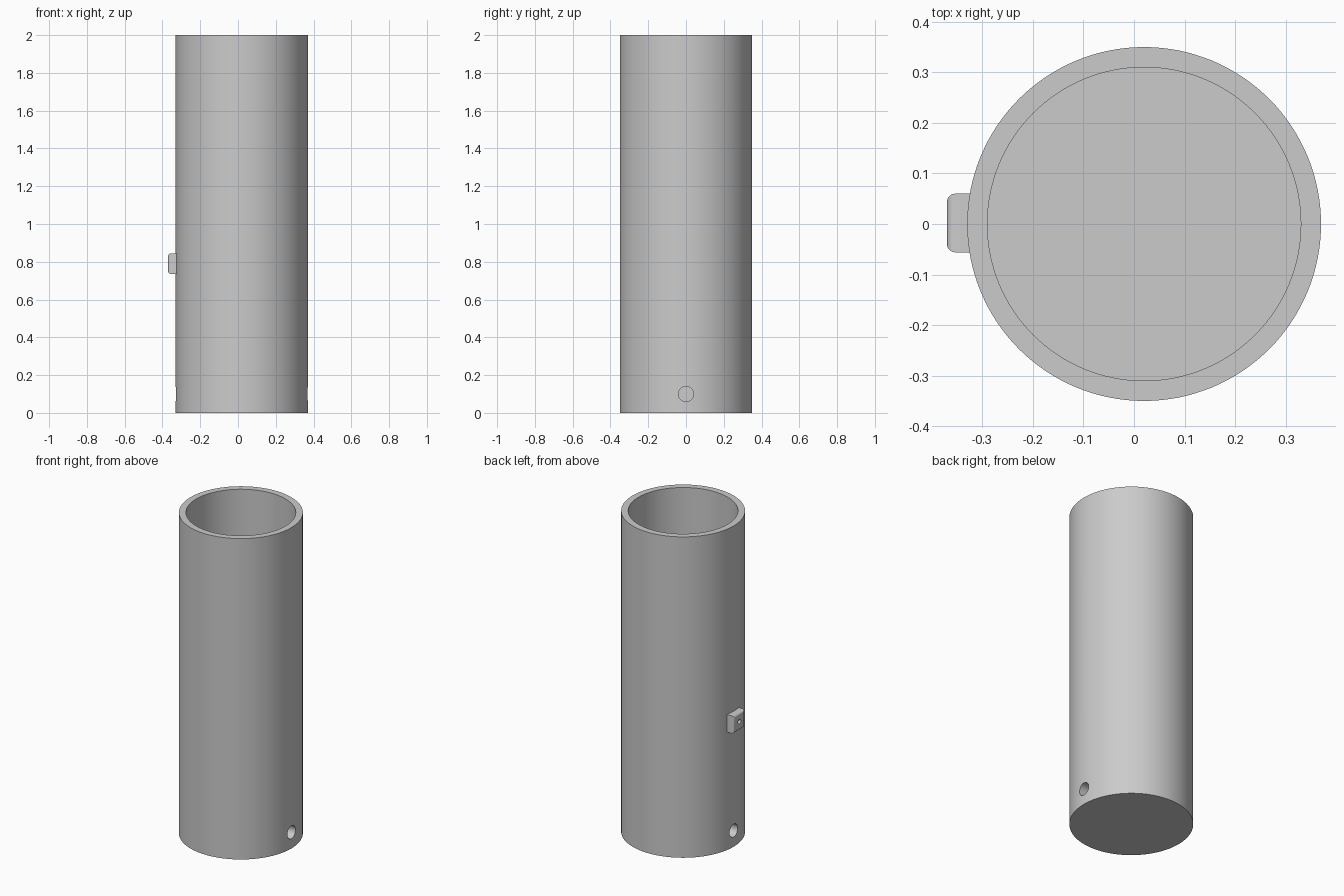
import bpy
import math

cube = bpy.data.objects.get("Cube")
if cube:
    bpy.data.objects.remove(cube, do_unlink=True)

AXIS_X = 0.02          # tube axis position
OUTER_R, INNER_R = 0.35, 0.31
HEIGHT, FLOOR = 2.0, 0.2

grey = bpy.data.materials.new("plain grey")
grey.use_nodes = True
grey.diffuse_color = (0.6, 0.6, 0.6, 1)
grey.node_tree.nodes["Principled BSDF"].inputs["Base Color"].default_value = (0.6, 0.6, 0.6, 1)


def cylinder(name, radius, length, centre, along_x=False, sides=128):
    turn = (0, math.pi / 2, 0) if along_x else (0, 0, 0)
    bpy.ops.mesh.primitive_cylinder_add(vertices=sides, radius=radius, depth=length,
                                        location=centre, rotation=turn)
    obj = bpy.context.object
    obj.name = name
    obj.data.materials.append(grey)
    return obj


def apply(obj, mod):
    bpy.ops.object.select_all(action='DESELECT')
    obj.select_set(True)
    bpy.context.view_layer.objects.active = obj
    bpy.ops.object.modifier_apply(modifier=mod.name)


def cut(obj, cutter):
    cutter.hide_render = True
    mod = obj.modifiers.new("cut", 'BOOLEAN')
    mod.operation = 'DIFFERENCE'
    mod.solver = 'EXACT'
    mod.object = cutter
    apply(obj, mod)
    bpy.data.objects.remove(cutter, do_unlink=True)


def smooth(obj):
    bpy.ops.object.select_all(action='DESELECT')
    obj.select_set(True)
    bpy.context.view_layer.objects.active = obj
    bpy.ops.object.shade_smooth_by_angle(angle=math.radians(30))


# Tube, open at the top with a solid base
tube = cylinder("tube", OUTER_R, HEIGHT, (AXIS_X, 0, HEIGHT / 2))
cavity_top = HEIGHT + 0.1
cut(tube, cylinder("cavity", INNER_R, cavity_top - FLOOR, (AXIS_X, 0, (cavity_top + FLOOR) / 2)))

# Pin holes on both sides of the base
for side in (-1, 1):
    cut(tube, cylinder("pin_hole", 0.04, 0.2, (AXIS_X + side * OUTER_R, 0, 0.1), True, 48))
smooth(tube)

# Small block on the side wall, with its outward edges rounded
bpy.ops.mesh.primitive_cube_add(size=1, location=(-0.34, 0.002, 0.79))
block = bpy.context.object
block.name = "side_block"
block.data.materials.append(grey)
block.scale = (0.06, 0.116, 0.11)
bpy.ops.object.transform_apply(location=False, rotation=False, scale=True)

weights = block.data.attributes.new("bevel_weight_edge", 'FLOAT', 'EDGE')
for edge in block.data.edges:
    if all(block.data.vertices[v].co.x < 0 for v in edge.vertices):
        weights.data[edge.index].value = 1
bevel = block.modifiers.new("rounding", 'BEVEL')
bevel.limit_method = 'WEIGHT'
bevel.width = 0.016
bevel.segments = 5
apply(block, bevel)

# Small hole in the outward face of the block
cut(block, cylinder("block_hole", 0.014, 0.1, (-0.38, 0.002, 0.79), True, 32))
smooth(block)
